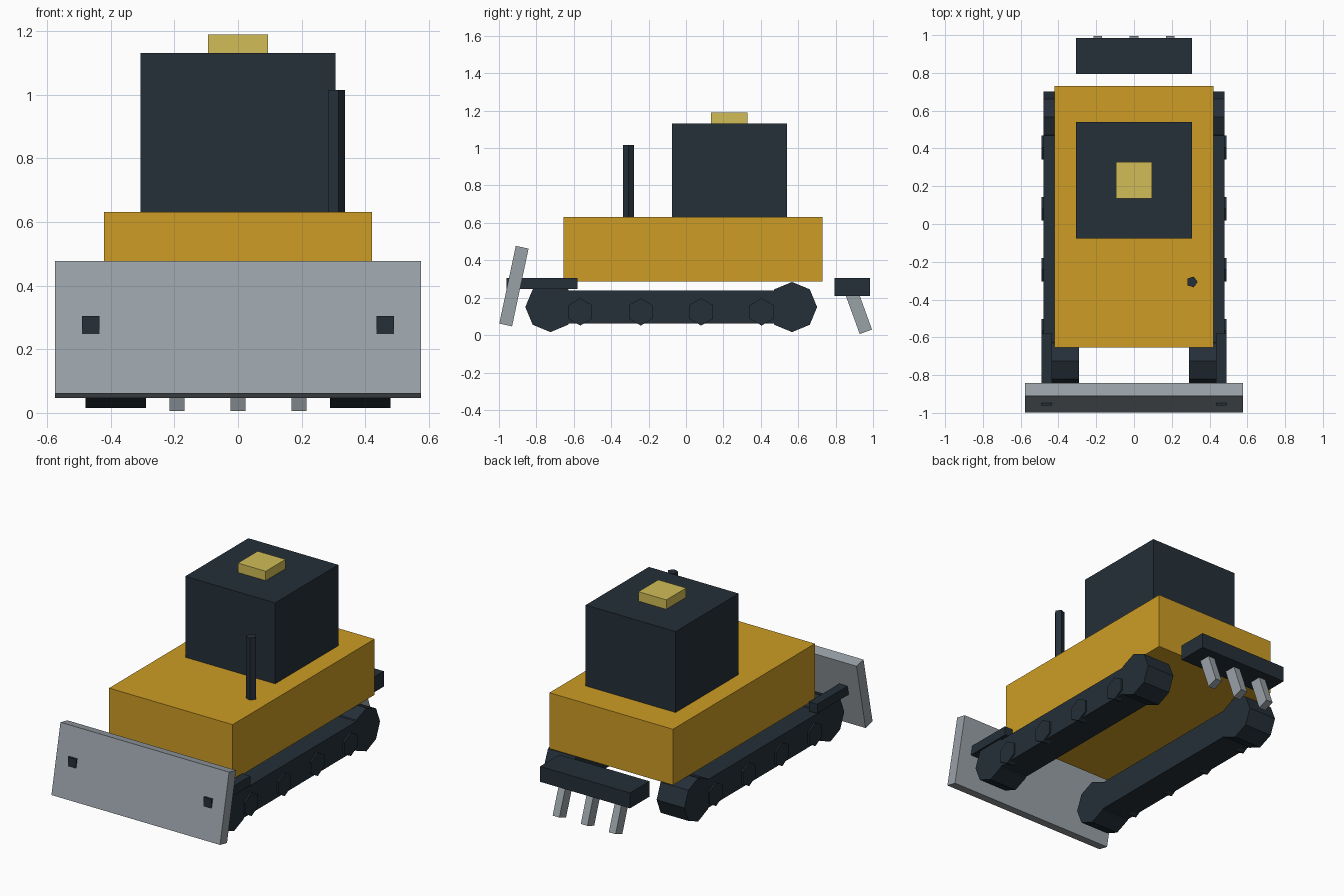
import bpy
import bmesh
from math import radians
from mathutils import Matrix, Vector

cube = bpy.data.objects.get("Cube")
if cube:
    bpy.data.objects.remove(cube, do_unlink=True)


def material(name, rgb):
    mat = bpy.data.materials.new(name)
    mat.use_nodes = True
    mat.diffuse_color = (*rgb, 1)
    bsdf = next(n for n in mat.node_tree.nodes if n.type == 'BSDF_PRINCIPLED')
    bsdf.inputs["Base Color"].default_value = (*rgb, 1)
    return mat


amber = material("amber paint", (0.61, 0.335, 0.018))
dark = material("dark slate", (0.018, 0.029, 0.040))
steel = material("steel grey", (0.32, 0.36, 0.39))
lamp = material("pale yellow", (0.64, 0.51, 0.095))


def finish(name, bm, mat):
    mesh = bpy.data.meshes.new(name)
    bm.to_mesh(mesh)
    bm.free()
    mesh.materials.append(mat)
    obj = bpy.data.objects.new(name, mesh)
    bpy.context.collection.objects.link(obj)
    return obj


def box(name, centre, size, mat, tilt=0):
    """Box with an optional tilt in degrees about the x axis."""
    bm = bmesh.new()
    bmesh.ops.create_cube(bm, size=1, matrix=Matrix.Diagonal((*size, 1)))
    obj = finish(name, bm, mat)
    obj.location = centre
    obj.rotation_euler.x = radians(tilt)
    return obj


def span(name, low, high, mat):
    """Upright box between two opposite corners."""
    a, b = Vector(low), Vector(high)
    return box(name, (a + b) / 2, b - a, mat)


def prism(name, centre, sides, radius, length, mat, spin=0, along_x=True):
    """Flat-sided cylinder lying along x or standing along z."""
    bm = bmesh.new()
    turn = Matrix.Rotation(radians(spin), 4, 'Z')
    if along_x:
        turn = Matrix.Rotation(radians(90), 4, 'Y') @ turn
    bmesh.ops.create_cone(bm, cap_ends=True, segments=sides, radius1=radius,
                          radius2=radius, depth=length, matrix=turn)
    obj = finish(name, bm, mat)
    obj.location = centre
    return obj


# Hull, cab, roof lamp and exhaust
span("body", (-0.422, -0.655, 0.287), (0.422, 0.73, 0.632), amber)
span("cab", (-0.307, -0.076, 0.632), (0.307, 0.54, 1.132), dark)
span("roof_lamp", (-0.095, 0.135, 1.132), (0.095, 0.328, 1.19), lamp)
prism("exhaust_pipe", (0.307, -0.307, 0.823), 5, 0.03, 0.386, dark,
      spin=-90, along_x=False)

# Tracks with end drums, road wheels and push arms on each side
for side, label in ((1, "left"), (-1, "right")):
    x = side * 0.385
    box(f"{label}_track", (x, -0.08, 0.15), (0.19, 1.29, 0.175), dark)
    for end, y in (("front", -0.725), ("rear", 0.567)):
        prism(f"{label}_{end}_drum", (x, y, 0.15), 8, 0.134, 0.19, dark)
    for i in range(4):
        prism(f"{label}_road_wheel_{i + 1}",
              (side * 0.464, -0.565 + i * 0.323, 0.124), 6, 0.073, 0.05,
              dark, spin=30)
    box(f"{label}_push_arm", (side * 0.463, -0.77, 0.276),
        (0.056, 0.38, 0.057), dark)

# Tilted blade
box("blade", (0, -0.92, 0.262), (1.152, 0.07, 0.425), steel, tilt=-12)

# Rear ripper bar and teeth
span("ripper_bar", (-0.307, 0.795, 0.21), (0.307, 0.985, 0.305), dark)
for label, x in (("right", -0.192), ("middle", 0), ("left", 0.192)):
    box(f"{label}_ripper_tooth", (x, 0.919, 0.135), (0.046, 0.07, 0.25),
        steel, tilt=20)
